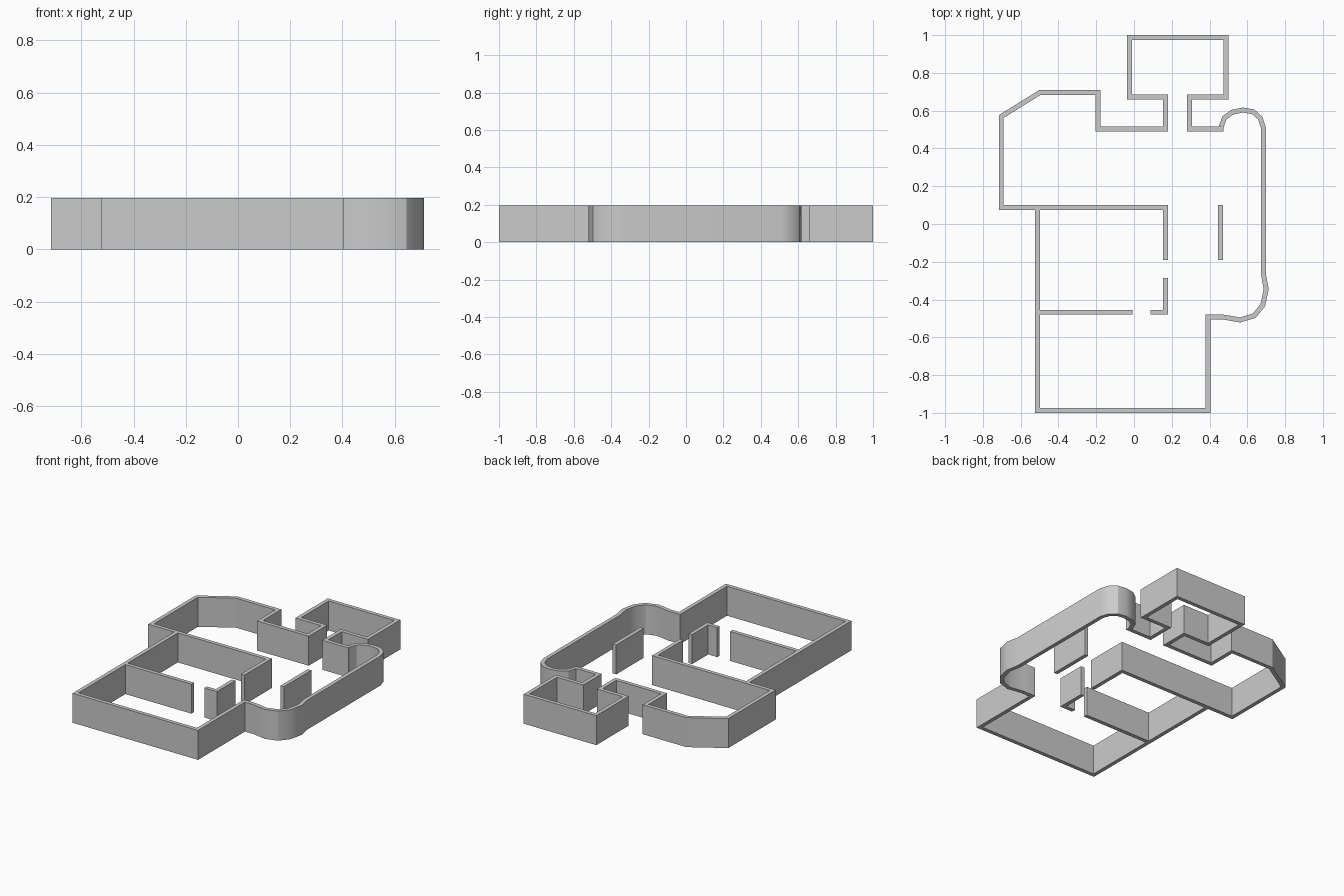
import bpy, bmesh, math
from mathutils import Vector

if "Cube" in bpy.data.objects:
    bpy.data.objects.remove(bpy.data.objects["Cube"])

HEIGHT = 0.197
THICK = 0.026


def wall(name, points):
    """Extrude a mitred wall of constant thickness along an open centre line."""
    pts = [Vector(p) for p in points]
    dirs = [(b - a).normalized() for a, b in zip(pts, pts[1:])]
    norms = [Vector((-d.y, d.x)) for d in dirs]
    bm = bmesh.new()
    rings = []
    for i, p in enumerate(pts):
        n0, n1 = norms[max(i - 1, 0)], norms[min(i, len(norms) - 1)]
        m = (n0 + n1) / (1 + n0.dot(n1)) * THICK / 2
        l, r = p + m, p - m
        rings.append([bm.verts.new((q.x, q.y, z)) for q, z in
                      ((l, 0), (r, 0), (r, HEIGHT), (l, HEIGHT))])
    for a, b in zip(rings, rings[1:]):
        for k in range(4):
            j = (k + 1) % 4
            bm.faces.new((a[k], a[j], b[j], b[k]))
    bm.faces.new(rings[0])
    bm.faces.new(rings[-1][::-1])
    bmesh.ops.recalc_face_normals(bm, faces=bm.faces)
    mesh = bpy.data.meshes.new(name)
    bm.to_mesh(mesh)
    bm.free()
    obj = bpy.data.objects.new(name, mesh)
    bpy.context.collection.objects.link(obj)
    bpy.ops.object.select_all(action='DESELECT')
    obj.select_set(True)
    bpy.context.view_layer.objects.active = obj
    bpy.ops.object.shade_smooth_by_angle(angle=math.radians(31))
    return obj


# West room, passage and back room in one continuous run
wall("north_wall", [
    (0.167, -0.19), (0.167, 0.087), (-0.703, 0.087), (-0.703, 0.569),
    (-0.497, 0.697), (-0.190, 0.697), (-0.190, 0.503), (0.167, 0.503),
    (0.167, 0.672), (-0.024, 0.672), (-0.024, 0.987), (0.487, 0.987),
    (0.487, 0.672), (0.293, 0.672), (0.293, 0.503), (0.473, 0.503)])

# Rounded east side, front room and west side
wall("south_wall", [
    (0.462, 0.516), (0.479, 0.562), (0.520, 0.592), (0.577, 0.603),
    (0.631, 0.594), (0.668, 0.561), (0.685, 0.510), (0.685, -0.265),
    (0.700, -0.345), (0.682, -0.430), (0.637, -0.485), (0.562, -0.508),
    (0.468, -0.492), (0.392, -0.492), (0.392, -0.987), (-0.510, -0.987),
    (-0.510, 0.074)])

# Inner partitions
wall("long_partition", [(-0.497, -0.467), (-0.008, -0.467)])
wall("corner_partition", [(0.087, -0.467), (0.167, -0.467), (0.167, -0.285)])
wall("free_partition", [(0.459, -0.19), (0.459, 0.10)])
